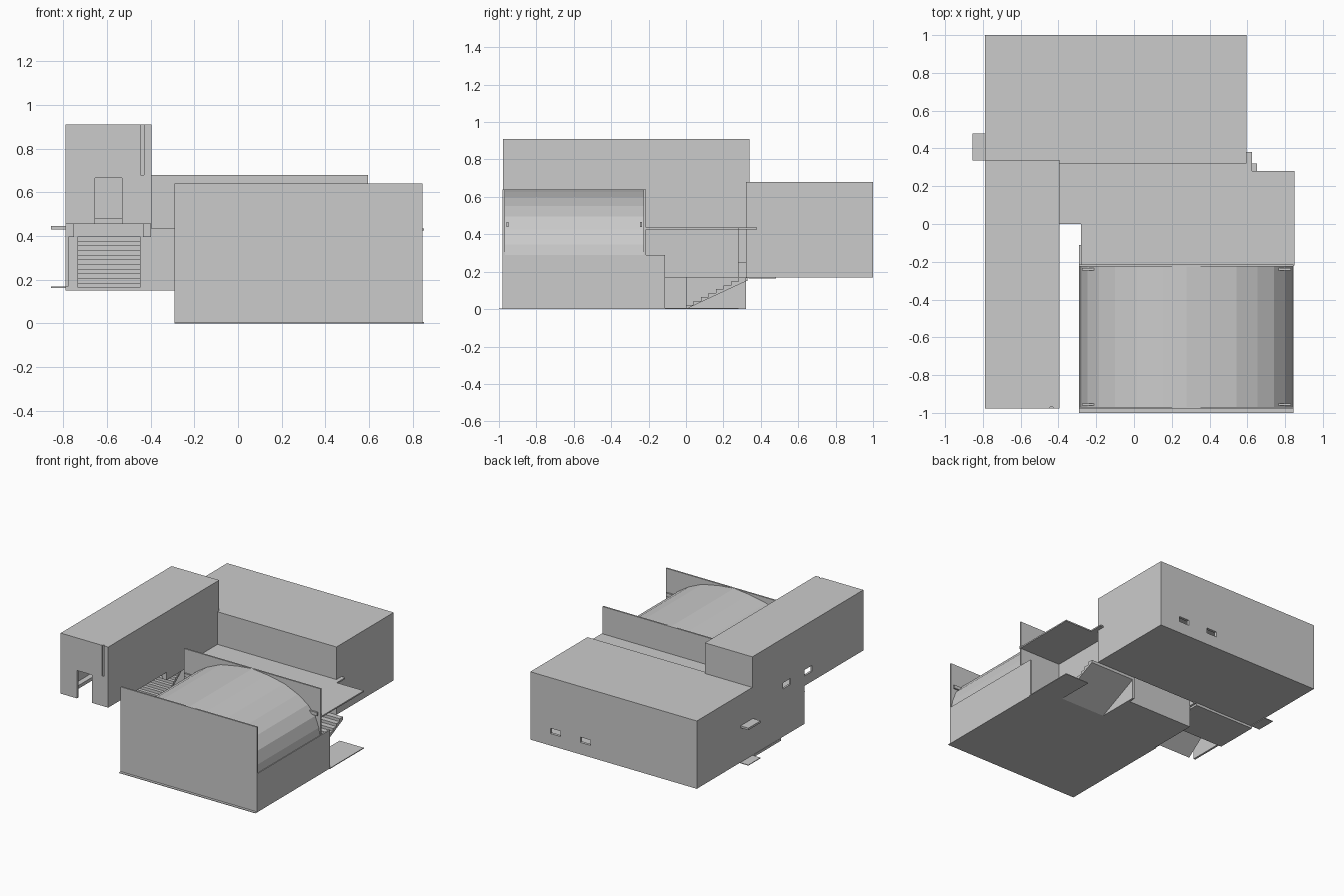
import bpy, bmesh

cube = bpy.data.objects.get("Cube")
if cube:
    bpy.data.objects.remove(cube, do_unlink=True)

grey = bpy.data.materials.new("plain grey")
grey.use_nodes = True
GREY = (0.6, 0.6, 0.6, 1)
grey.diffuse_color = GREY
grey.node_tree.nodes["Principled BSDF"].inputs["Base Color"].default_value = GREY


def finish(name, bm):
    bmesh.ops.recalc_face_normals(bm, faces=bm.faces)
    mesh = bpy.data.meshes.new(name)
    bm.to_mesh(mesh)
    bm.free()
    mesh.materials.append(grey)
    obj = bpy.data.objects.new(name, mesh)
    bpy.context.collection.objects.link(obj)
    return obj


def box(name, x, y, z):
    """Box from three (low, high) ranges."""
    bm = bmesh.new()
    bmesh.ops.create_cube(bm, size=1)
    for v in bm.verts:
        for axis, (low, high) in enumerate((x, y, z)):
            v.co[axis] = low if v.co[axis] < 0 else high
    return finish(name, bm)


def prism(name, points, axis, low, high):
    """Extrude a closed profile along the given axis."""
    bm = bmesh.new()
    verts = []
    for p in points:
        co = list(p)
        co.insert(axis, low)
        verts.append(bm.verts.new(co))
    face = bm.faces.new(verts)
    moved = bmesh.ops.extrude_face_region(bm, geom=[face])["geom"]
    for v in moved:
        if isinstance(v, bmesh.types.BMVert):
            v.co[axis] = high
    return finish(name, bm)


def cut(obj, *ranges):
    """Subtract a box from an object and discard the cutter."""
    cutter = box("cutter", *ranges)
    cutter.hide_render = True
    mod = obj.modifiers.new("cut", "BOOLEAN")
    mod.operation = "DIFFERENCE"
    mod.solver = "EXACT"
    mod.object = cutter
    bpy.context.view_layer.objects.active = obj
    bpy.ops.object.modifier_apply(modifier=mod.name)
    bpy.data.objects.remove(cutter, do_unlink=True)


def stairs(name, x, y, z, count):
    """Solid-sided flight rising towards +y."""
    dy, dz = (y[1] - y[0]) / count, (z[1] - z[0]) / count
    pts = []
    for i in range(count):
        pts += [(y[0] + i * dy, z[0] + i * dz), (y[0] + i * dy, z[0] + (i + 1) * dz)]
    pts += [(y[1], z[1]), (y[1], z[1] - dz)]
    return prism(name, pts, 0, *x)


# Rear block, hollow, with two small windows in the back
rear = box("rear_block", (-.79, .595), (.32, 1), (.17, .68))
cut(rear, (-.77, .575), (.34, .98), (.19, .66))
for x in (.385, .135):
    cut(rear, (x - .042, x + .042), (.95, 1.05), (.26, .30))

# Raised side wing, open below at the front, with door and side windows
wing = box("side_wing", (-.79, -.395), (-.978, .34), (.455, .91))
cut(wing, (-.775, -.41), (-.96, .32), (.48, .89))
cut(wing, (-.735, -.445), (-.96, -.28), (.4, .5))
cut(wing, (-.655, -.53), (-1.05, -.9), (.44, .665))
for y in (-.07, -.325):
    cut(wing, (-.85, -.75), (y - .045, y + .045), (.53, .575))
cut(wing, (-.445, -.43), (-1, -.968), (.68, .95))

# Support and entrance stairs beneath the wing
box("wing_support", (-.79, -.395), (0, .34), (.17, .46))
box("wing_support_floor", (-.79, -.29), (0, .33), (.15, .168))
box("stair_side_wall", (-.79, -.775), (-.28, .01), (.17, .46))
stairs("wing_stairs", (-.735, -.445), (-.28, .02), (.165, .42), 12)
for x in ((-.785, -.75), (-.435, -.397)):
    box("wing_beam", x, (-.28, .02), (.395, .46))

# Side door canopy and step
box("side_canopy", (-.855, -.78), (.335, .48), (.43, .445))
box("side_step", (-.855, -.78), (.335, .48), (.163, .168))

# Barrel-roofed hall: half an arch, mirrored about its centre line
CENTRE = .277
half = [(.84, .29), (.83, .345), (.80, .425), (.74, .495),
        (.655, .55), (.542, .60), (.40, .627)]
arch = half + [(CENTRE, .64)] + [(2 * CENTRE - x, z) for x, z in reversed(half)]
prism("hall_roof", arch, 1, -.97, -.222)
box("hall_body", (-.27, .825), (-.97, -.222), (.002, .30))
for x in (-.29, .833):
    box("hall_side_wall", (x, x + .012), (-.978, -.112), (0, .29))
box("hall_front_wall", (-.29, .845), (-.98, -.968), (0, .64))
box("hall_rear_wall", (-.29, .845), (-.226, -.214), (0, .64))
box("hall_base", (-.29, .845), (-1, -.11), (0, .004))
for x in (-.235, .79):
    for y in (-.955, -.24):
        box("roof_bracket", (x - .04, x + .04), (y - .006, y + .006), (.44, .465))

# Linking lobby with porch, roof sheet and stairs to the rear block
box("lobby_room", (-.28, .27), (-.215, .27), (0, .425))
box("lobby_upper_room", (.27, .5), (-.215, .28), (.17, .425))
box("lobby_roof", (-.28, .85), (-.22, .28), (.425, .435))
box("lobby_roof_rear", (-.28, .625), (.26, .38), (.425, .435))
box("porch_floor", (-.28, .85), (-.12, .0), (0, .006))
box("porch_floor_edge", (.65, .85), (0, .28), (0, .006))
stairs("lobby_stairs", (.28, .65), (0, .32), (0, .17), 8)
box("lobby_stair_wall", (.265, .28), (0, .32), (0, .25))
box("link_passage", (-.40, -.275), (0, .33), (.165, .435))
